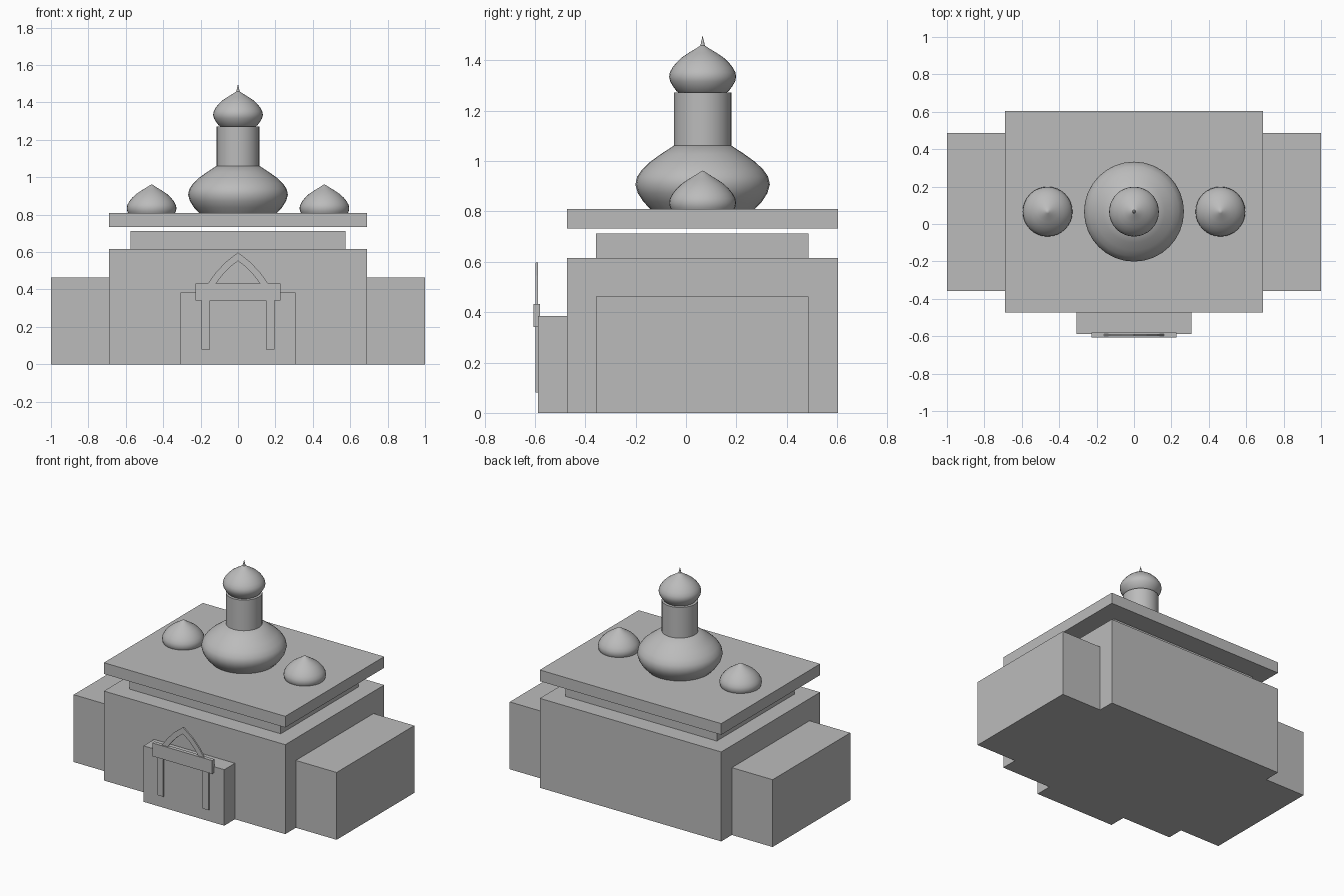
import bpy, bmesh, math

if "Cube" in bpy.data.objects:
    bpy.data.objects.remove(bpy.data.objects["Cube"])

stone = bpy.data.materials.new("grey stone")
stone.diffuse_color = (0.5, 0.5, 0.5, 1)
stone.use_nodes = True
stone.node_tree.nodes["Principled BSDF"].inputs["Base Color"].default_value = stone.diffuse_color
CY = 0.066  # depth of the domes' axis


def finish(name, bm, smooth=None):
    bmesh.ops.recalc_face_normals(bm, faces=bm.faces)
    me = bpy.data.meshes.new(name)
    bm.to_mesh(me)
    bm.free()
    me.materials.append(stone)
    ob = bpy.data.objects.new(name, me)
    bpy.context.collection.objects.link(ob)
    if smooth:
        bpy.ops.object.select_all(action='DESELECT')
        ob.select_set(True)
        bpy.context.view_layer.objects.active = ob
        bpy.ops.object.shade_smooth_by_angle(angle=math.radians(smooth))
    return ob


def box(name, x0, x1, y0, y1, z0, z1):
    bm = bmesh.new()
    bmesh.ops.create_cube(bm, size=1)
    for v in bm.verts:
        v.co = (x1 if v.co.x > 0 else x0,
                y1 if v.co.y > 0 else y0,
                z1 if v.co.z > 0 else z0)
    return finish(name, bm)


def turned(name, x, profile, sides=32, smooth=35):
    """Revolve (radius, height) points about a vertical axis."""
    bm = bmesh.new()
    rings = []
    for r, z in profile:
        if r == 0:
            rings.append([bm.verts.new((x, CY, z))] * sides)
        else:
            rings.append([bm.verts.new((x + r * math.cos(a), CY + r * math.sin(a), z))
                          for a in (2 * math.pi * i / sides for i in range(sides))])
    for lo, hi in zip(rings, rings[1:]):
        for i in range(sides):
            j = (i + 1) % sides
            quad = list(dict.fromkeys((lo[i], lo[j], hi[j], hi[i])))
            bm.faces.new(quad)
    for ring in (rings[0], rings[-1]):
        if ring[0] is not ring[1]:
            bm.faces.new(ring)
    return finish(name, bm, smooth)


# Stepped building blocks and floating roof slab
box("main_hall", -0.69, 0.69, -0.472, 0.603, 0, 0.615)
for side, x0, x1 in (("left", -1, -0.69), ("right", 0.69, 1)):
    box(side + "_wing", x0, x1, -0.357, 0.487, 0, 0.463)
box("upper_step", -0.575, 0.575, -0.357, 0.487, 0.615, 0.713)
box("roof_slab", -0.69, 0.69, -0.472, 0.603, 0.733, 0.81)

# Entrance porch with lintel
box("porch", -0.307, 0.307, -0.588, -0.472, 0, 0.385)
box("lintel", -0.228, 0.228, -0.606, -0.58, 0.342, 0.433)

# Pointed arch frame: right half outlines, mirrored
outer = [(0.195, 0.08), (0.195, 0.38), (0.16, 0.433), (0.123, 0.485), (0.068, 0.545), (0, 0.598)]
inner = [(0.15, 0.08), (0.15, 0.38), (0.117, 0.433), (0.085, 0.475), (0.045, 0.518), (0, 0.552)]
bm = bmesh.new()
for s in (1, -1):
    o, n = ([bm.verts.new((s * x, -0.598, z)) for x, z in pts] for pts in (outer, inner))
    for i in range(len(o) - 1):
        bm.faces.new((o[i], o[i + 1], n[i + 1], n[i]) if s < 0 else (n[i], n[i + 1], o[i + 1], o[i]))
bmesh.ops.remove_doubles(bm, verts=bm.verts, dist=0.0005)
front = bm.faces[:]
ext = bmesh.ops.extrude_face_region(bm, geom=front, use_keep_orig=True)
for v in (g for g in ext["geom"] if isinstance(g, bmesh.types.BMVert)):
    v.co.y += 0.011
finish("arch_frame", bm)

# Onion domes share one profile: (radius, height from the widest ring)
onion = [(0.09, -0.066), (0.104, -0.056), (0.118, -0.037), (0.129, -0.018), (0.133, 0),
         (0.130, 0.018), (0.120, 0.037), (0.104, 0.057), (0.084, 0.076),
         (0.056, 0.095), (0.028, 0.112), (0.01, 0.124), (0, 0.129)]
for side, x in (("left", -0.462), ("right", 0.462)):
    turned(side + "_dome", x, [(r, 0.833 + z) for r, z in onion])
turned("top_dome", 0, [(r, 1.334 + z) for r, z in onion])

# Large bulb, tower and spire
turned("bulb", 0, [(0.19, 0.79), (0.208, 0.81), (0.235, 0.838), (0.257, 0.872), (0.267, 0.907),
                   (0.26, 0.938), (0.24, 0.967), (0.208, 0.997), (0.165, 1.028), (0.113, 1.062)])
turned("tower", 0, [(0.114, 1.05), (0.114, 1.272)])
turned("spire", 0, [(0.011, 1.45), (0.006, 1.472), (0, 1.498)], sides=12)
